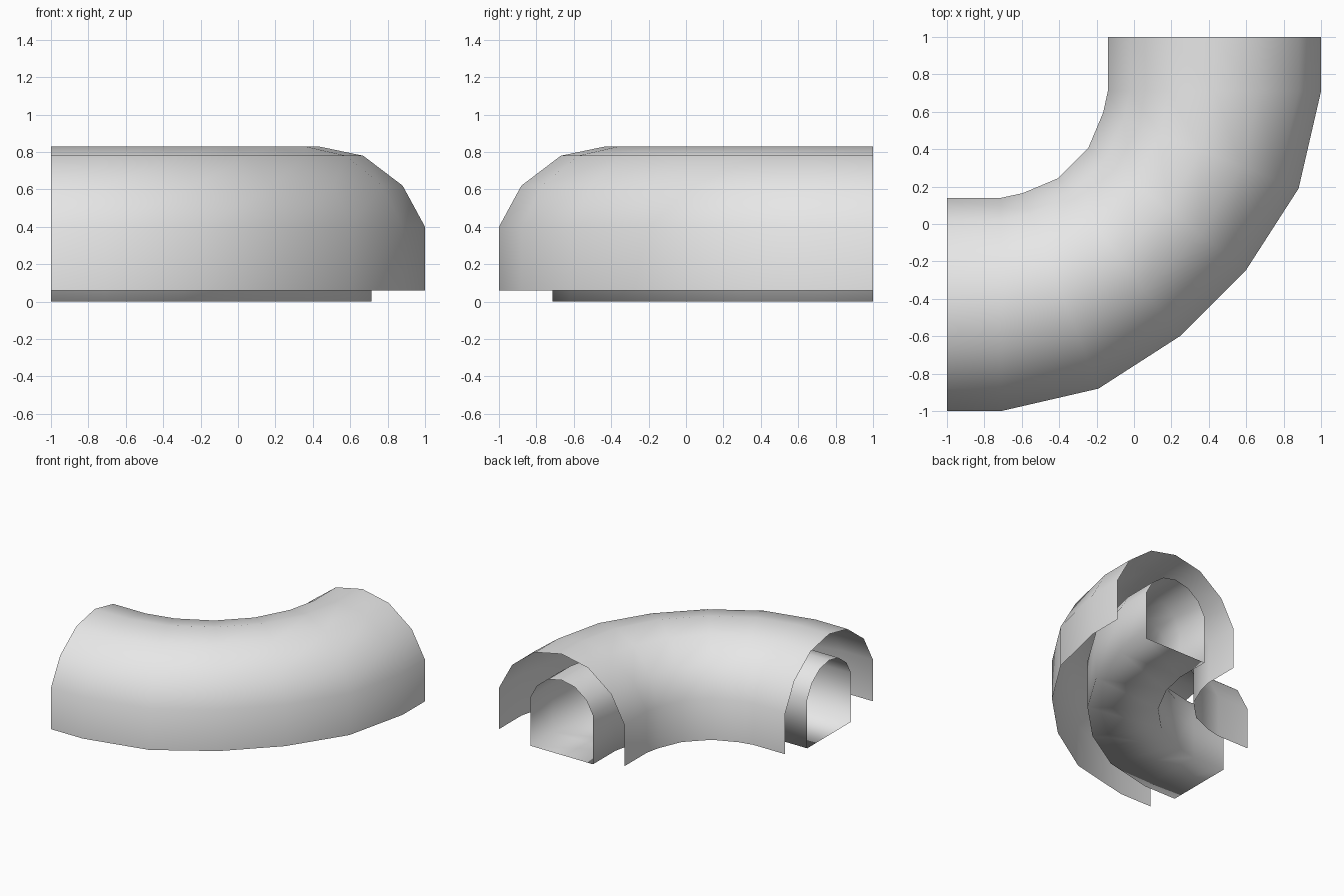
import bpy

if "Cube" in bpy.data.objects:
    bpy.data.objects.remove(bpy.data.objects["Cube"])

grey = bpy.data.materials.new("light grey")
grey.diffuse_color = (0.8, 0.8, 0.8, 1)
grey.use_nodes = True
grey.node_tree.nodes["Principled BSDF"].inputs["Base Color"].default_value = grey.diffuse_color

# Plan of the bend: (outer edge, inner edge) of each section, first half
half = [((-1, -1), (-1, 0.14)),
        ((-0.71, -1), (-0.71, 0.14)),
        ((-0.19, -0.88), (-0.595, 0.165)),
        ((0.245, -0.60), (-0.405, 0.245))]
# The second half mirrors the first across the diagonal y = -x
flip = lambda p: (-p[1], -p[0])
sections = half + [(flip(a), flip(b)) for a, b in reversed(half)]

# Arch outline: side offset (fraction of half width) and height above springing
side = [(1, 0), (0.79, 0.22), (0.42, 0.38)]
arch = side + [(0, 0.43)] + [(-u, h) for u, h in reversed(side)]


def sweep(name, scale, base, closed):
    """Sweep the arch, scaled about the path centre, along the bend."""
    profile = [(scale, base)] + [(u * scale, 0.4 + h * scale) for u, h in arch] + [(-scale, base)]
    n = len(profile)
    verts = []
    for (ox, oy), (ix, iy) in sections:
        cx, cy = (ox + ix) / 2, (oy + iy) / 2
        dx, dy = (ox - ix) / 2, (oy - iy) / 2
        verts += [(cx + dx * u, cy + dy * u, z) for u, z in profile]
    faces = []
    for s in range(len(sections) - 1):
        for k in range(n if closed else n - 1):
            j = (k + 1) % n
            faces.append((s * n + k, (s + 1) * n + k, (s + 1) * n + j, s * n + j))
    mesh = bpy.data.meshes.new(name)
    mesh.from_pydata(verts, [], faces)
    mesh.materials.append(grey)
    mesh.shade_smooth()
    obj = bpy.data.objects.new(name, mesh)
    bpy.context.collection.objects.link(obj)
    return obj


# Outer shell, open underneath
sweep("outer_shell", 1.0, 0.06, False)
# Inner passage with a floor, open at both ends
sweep("inner_passage", 0.5, 0.0, True)
